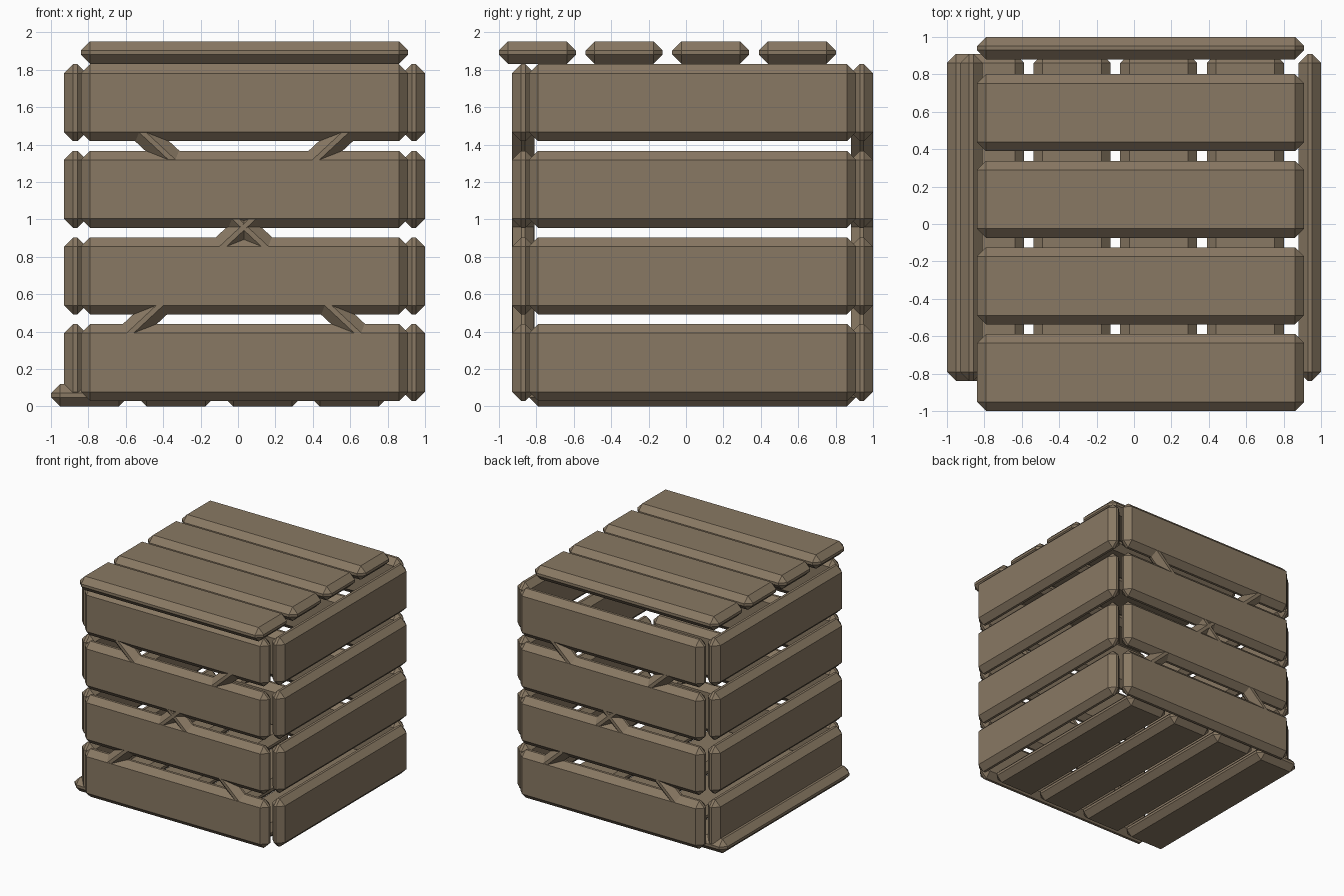
import bpy, bmesh, math
from mathutils import Matrix, Vector

if "Cube" in bpy.data.objects:
    bpy.data.objects.remove(bpy.data.objects["Cube"])

wood = bpy.data.materials.new("wood")
wood.diffuse_color = (0.25, 0.19, 0.125, 1)
wood.use_nodes = True
wood.node_tree.nodes["Principled BSDF"].inputs["Base Color"].default_value = wood.diffuse_color

T, W, L, BEVEL = 0.12, 0.412, 1.75, 0.049   # plank thickness, width, length, chamfer
MID = 0.035                                 # centre of the slightly offset frame
ROWS = [0.235, 0.698, 1.161, 1.624]         # wall plank heights
COLS = [-0.794, -0.331, 0.132, 0.595]       # lid and floor plank offsets


def plank(name, centre, size, angle=0.0):
    """Chamfered box, optionally turned about the y axis."""
    bm = bmesh.new()
    bmesh.ops.create_cube(bm, size=1)
    bmesh.ops.scale(bm, vec=Vector(size), verts=bm.verts)
    bmesh.ops.bevel(bm, geom=bm.edges[:], offset=BEVEL, segments=1,
                    profile=0.5, affect='EDGES')
    bm.transform(Matrix.Translation(centre) @ Matrix.Rotation(angle, 4, 'Y'))
    mesh = bpy.data.meshes.new(name)
    bm.to_mesh(mesh)
    bm.free()
    mesh.materials.append(wood)
    obj = bpy.data.objects.new(name, mesh)
    bpy.context.collection.objects.link(obj)


# Four slatted walls
for i, z in enumerate(ROWS, 1):
    for side, y in (("front", -0.87), ("back", 0.94)):
        plank(f"{side}_plank_{i}", (MID, y, z), (L, T, W))
    for side, x in (("left", -0.87), ("right", 0.94)):
        plank(f"{side}_plank_{i}", (x, MID, z), (T, L, W))

# Lid planks run along x, floor planks along y
for i, c in enumerate(COLS, 1):
    plank(f"lid_plank_{i}", (MID, c, 1.892), (L, W, T))
    plank(f"floor_plank_{i}", (c, MID, 0.06), (W, L, T))

# Crossed braces inside the thickness of the front and back walls
for side, y in (("front", -0.87), ("back", 0.94)):
    for tag, sign, thick in (("rising", -1, 0.118), ("falling", 1, 0.117)):
        plank(f"{side}_brace_{tag}", (0.032, y, 0.96), (2.0, thick, 0.124),
              sign * math.radians(43))
